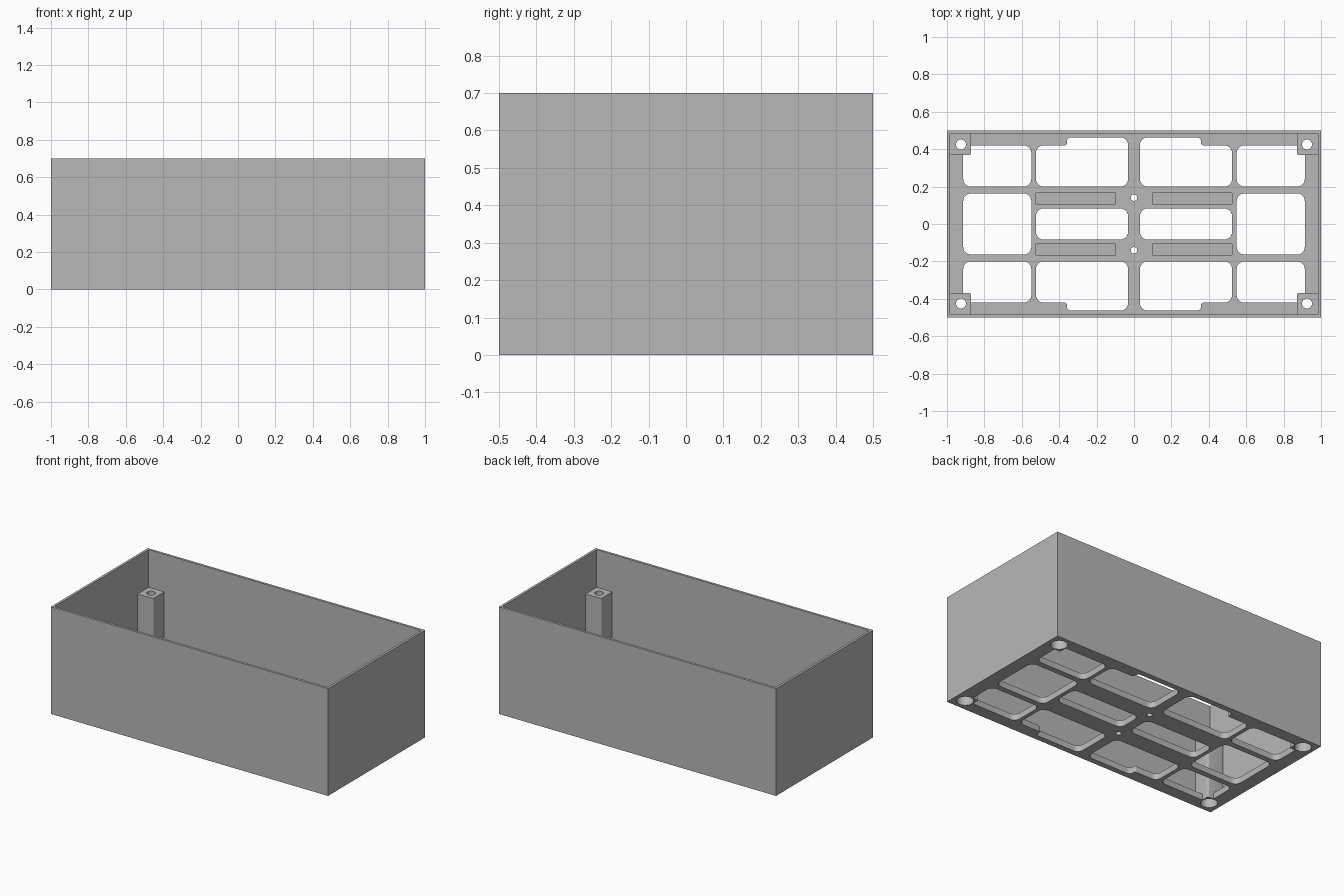
import bpy, bmesh, math
from mathutils import Vector

if "Cube" in bpy.data.objects:
    bpy.data.objects.remove(bpy.data.objects["Cube"], do_unlink=True)

grey = bpy.data.materials.new("mid_grey")
grey.use_nodes = True
grey.diffuse_color = (0.48, 0.48, 0.48, 1)
grey.node_tree.nodes["Principled BSDF"].inputs["Base Color"].default_value = grey.diffuse_color

WALL, FLOOR, HEIGHT, POST_TOP = 0.016, 0.04, 0.7, 0.455


def rounded(corners, steps=6):
    """Outline from right-angled (x, y, radius) corners."""
    out = []
    n = len(corners)
    for i, (x, y, r) in enumerate(corners):
        p = Vector((x, y))
        if r == 0:
            out.append(p)
            continue
        a = (Vector(corners[i - 1][:2]) - p).normalized()
        b = (Vector(corners[(i + 1) % n][:2]) - p).normalized()
        c = p + r * (a + b)
        for k in range(steps + 1):
            t = math.pi / 2 * k / steps
            out.append(c - r * (b * math.cos(t) + a * math.sin(t)))
    return out


def rect(x0, x1, y0, y1, r=0):
    return rounded([(x0, y0, r), (x1, y0, r), (x1, y1, r), (x0, y1, r)])


def circle(x, y, r, n=32):
    return [Vector((x + r * math.cos(2 * math.pi * k / n),
                    y + r * math.sin(2 * math.pi * k / n))) for k in range(n)]


def prisms(name, items):
    """One object made of upright prisms, each (outline, bottom, top)."""
    bm = bmesh.new()
    for outline, z0, z1 in items:
        face = bm.faces.new([bm.verts.new((p.x, p.y, z0)) for p in outline])
        ext = bmesh.ops.extrude_face_region(bm, geom=[face])["geom"]
        bmesh.ops.translate(bm, vec=(0, 0, z1 - z0),
                            verts=[v for v in ext if isinstance(v, bmesh.types.BMVert)])
    bmesh.ops.recalc_face_normals(bm, faces=bm.faces)
    mesh = bpy.data.meshes.new(name)
    bm.to_mesh(mesh)
    bm.free()
    mesh.materials.append(grey)
    ob = bpy.data.objects.new(name, mesh)
    bpy.context.collection.objects.link(ob)
    return ob


def activate(ob):
    bpy.ops.object.select_all(action="DESELECT")
    ob.select_set(True)
    bpy.context.view_layer.objects.active = ob


def cut(ob, items):
    cutter = prisms("cutter", items)
    cutter.hide_render = True
    mod = ob.modifiers.new("cut", "BOOLEAN")
    mod.operation, mod.solver, mod.object = "DIFFERENCE", "EXACT", cutter
    activate(ob)
    bpy.ops.object.modifier_apply(modifier=mod.name)
    bpy.data.objects.remove(cutter, do_unlink=True)


def smooth(ob):
    activate(ob)
    bpy.ops.object.shade_smooth_by_angle(angle=math.radians(30))


def mirrored(outline, sx, sy):
    return [Vector((p.x * sx, p.y * sy)) for p in outline]


SIDES = (-1, 1)
QUADRANTS = [(sx, sy) for sx in SIDES for sy in SIDES]

# Open-topped box
box = prisms("open_box", [(rect(-1, 1, -0.5, 0.5), 0, HEIGHT)])
cut(box, [(rect(-1 + WALL, 1 - WALL, -0.5 + WALL, 0.5 - WALL), FLOOR, HEIGHT + 0.1)])

# Floor windows: corner, stepped, side and centre openings
corner = rect(0.549, 0.913, 0.2, 0.42, 0.04)
stepped = rounded([(0.032, 0.2, 0.04), (0.524, 0.2, 0.04), (0.524, 0.42, 0.04),
                   (0.358, 0.42, 0.015), (0.358, 0.463, 0.02), (0.032, 0.463, 0.04)])
side = rect(0.549, 0.913, -0.163, 0.163, 0.04)
centre = rect(0.032, 0.524, -0.083, 0.083, 0.04)
windows = [mirrored(o, sx, sy) for o in (corner, stepped) for sx, sy in QUADRANTS]
windows += [mirrored(o, sx, 1) for o in (side, centre) for sx in SIDES]
windows += [circle(0, 0.14 * sy, 0.017) for sy in SIDES]
cut(box, [(o, -0.05, FLOOR + 0.05) for o in windows])

# Shallow strip pockets in the floor
strip = rect(0.1, 0.523, 0.107, 0.166)
cut(box, [(mirrored(strip, sx, sy), FLOOR - 0.01, FLOOR + 0.05) for sx, sy in QUADRANTS])

# Screw recesses under the corners
cut(box, [(circle(0.925 * sx, 0.425 * sy, 0.05), -0.05, 0.06) for sx, sy in QUADRANTS])
smooth(box)

# Corner screw posts, set into the walls
for sx, sy in QUADRANTS:
    name = ("back" if sy > 0 else "front") + ("_left" if sx > 0 else "_right") + "_post"
    footprint = rect(0.871, 0.99, 0.369, 0.49, 0.01)
    post = prisms(name, [(mirrored(footprint, sx, sy), 0, POST_TOP)])
    cut(post, [(circle(0.925 * sx, 0.425 * sy, 0.05), -0.05, 0.06)])
    cut(post, [(circle(0.925 * sx, 0.425 * sy, 0.027), 0.03, POST_TOP + 0.05)])
    smooth(post)
